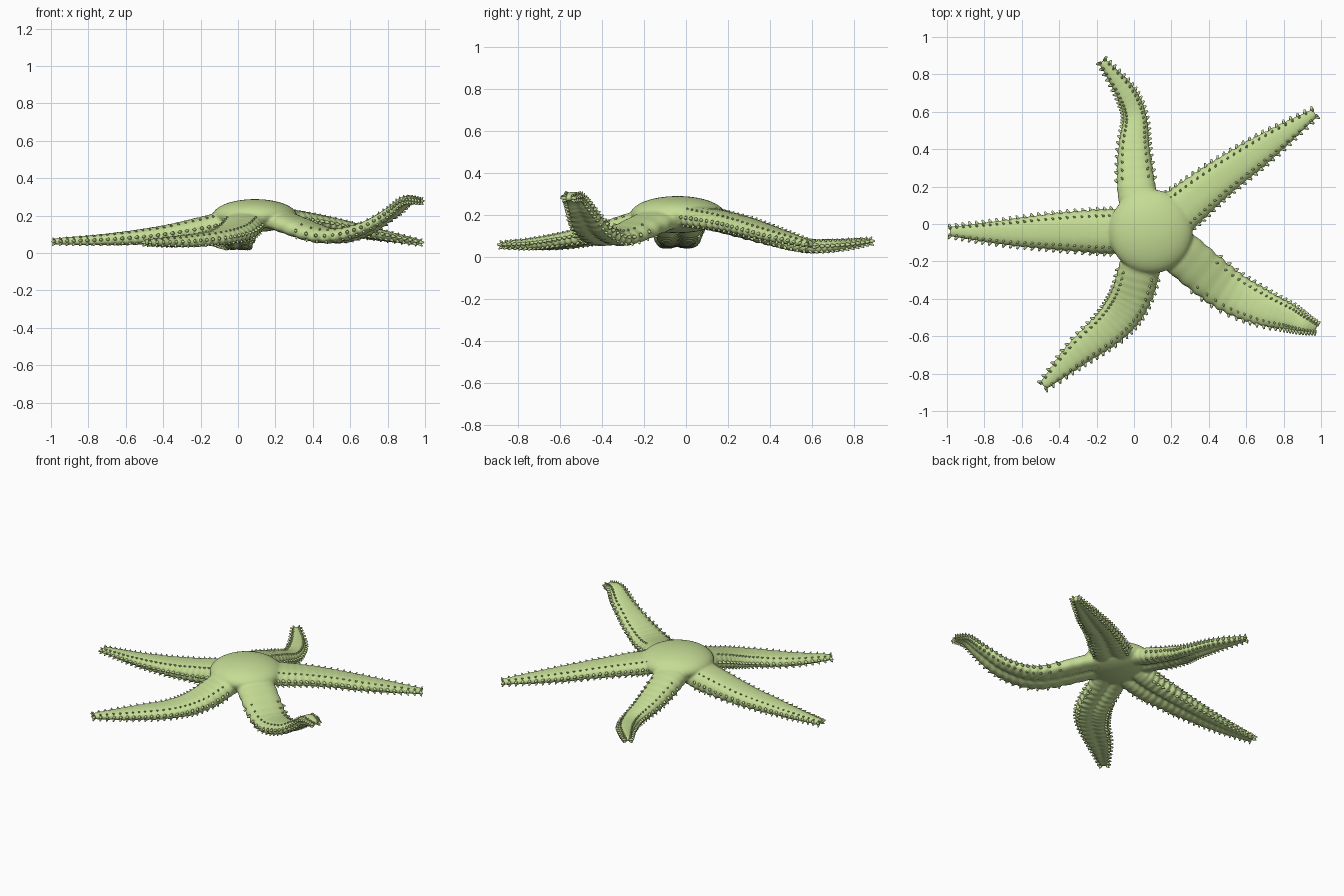
import bpy, bmesh, math
from mathutils import Vector, Matrix

if "Cube" in bpy.data.objects:
    bpy.data.objects.remove(bpy.data.objects["Cube"])

mat = bpy.data.materials.new("sea_green")
mat.diffuse_color = (0.56, 0.72, 0.30, 1)
mat.use_nodes = True
mat.node_tree.nodes["Principled BSDF"].inputs["Base Color"].default_value = mat.diffuse_color

# arm stations: x, y, z, half width, half height
CENTRE = (0.09, -0.04, 0.20, 0.10, 0.05)
ARMS = {
    "left": [(-0.10, -0.04, 0.145, 0.12, 0.07), (-0.40, -0.04, 0.095, 0.10, 0.052),
             (-0.70, -0.045, 0.07, 0.066, 0.034), (-0.985, -0.04, 0.06, 0.026, 0.018)],
    "back_right": [(0.23, 0.06, 0.185, 0.12, 0.055), (0.45, 0.235, 0.155, 0.10, 0.045),
                   (0.70, 0.41, 0.105, 0.075, 0.035), (0.965, 0.593, 0.056, 0.026, 0.018)],
    "front_right": [(0.23, -0.14, 0.17, 0.12, 0.055), (0.48, -0.34, 0.09, 0.115, 0.045),
                    (0.67, -0.44, 0.125, 0.098, 0.038), (0.82, -0.495, 0.215, 0.072, 0.032),
                    (0.90, -0.53, 0.28, 0.05, 0.026), (0.975, -0.557, 0.277, 0.026, 0.016)],
    "back": [(0.02, 0.15, 0.17, 0.105, 0.06), (0.00, 0.40, 0.095, 0.085, 0.05),
             (0.005, 0.57, 0.05, 0.062, 0.038), (-0.05, 0.71, 0.052, 0.052, 0.032),
             (-0.17, 0.87, 0.072, 0.022, 0.018)],
    "front": [(0.04, -0.20, 0.165, 0.11, 0.06), (-0.02, -0.40, 0.11, 0.108, 0.052),
              (-0.12, -0.54, 0.08, 0.098, 0.042), (-0.30, -0.69, 0.06, 0.072, 0.034),
              (-0.485, -0.865, 0.055, 0.026, 0.018)],
}
STEPS, SIDES = 160, 32


def spline(points, t):
    """Catmull-Rom through stations, t in 0..1."""
    p = [Vector(q) for q in points]
    p = [2 * p[0] - p[1]] + p + [2 * p[-1] - p[-2]]
    s = min(t, 0.99999) * (len(points) - 1)
    i = int(s)
    u = s - i
    a, b, c, d = p[i:i + 4]
    return 0.5 * (2 * b + (c - a) * u + (2 * a - 5 * b + 4 * c - d) * u * u
                  + (3 * b - a - 3 * c + d) * u ** 3)


def frame(points, t):
    q = spline(points, t)
    tangent = (spline(points, min(t + .02, 1)).xyz - spline(points, max(t - .02, 0)).xyz).normalized()
    side = tangent.cross(Vector((0, 0, 1))).normalized()
    return q.xyz, tangent, side, side.cross(tangent), q[3], q[4]


def section(f, angle, swell=1.0):
    """Point on the arm's domed, grooved cross-section."""
    pos, tangent, side, up, w, h = f
    c, s = math.cos(angle), math.sin(angle)
    x = math.copysign(abs(c) ** 0.8, c) * w * swell
    z = s * h * swell
    if s < 0:
        z = -abs(s) ** 0.6 * h * 0.9 * swell + 0.35 * h * math.exp(-(c / 0.15) ** 2)
    return pos + side * x + up * z


def finish(bm, name):
    bmesh.ops.recalc_face_normals(bm, faces=bm.faces)
    me = bpy.data.meshes.new(name)
    bm.to_mesh(me)
    bm.free()
    me.materials.append(mat)
    for poly in me.polygons:
        poly.use_smooth = True
    ob = bpy.data.objects.new(name, me)
    bpy.context.collection.objects.link(ob)
    return ob


# body: central dome plus ribbed arms, fused into one skin
body = bmesh.new()
bmesh.ops.create_uvsphere(body, u_segments=48, v_segments=24, radius=1,
                          matrix=Matrix.Translation((0.09, -0.04, 0.20))
                          @ Matrix.Diagonal((0.225, 0.225, 0.088, 1)))
for stations in ARMS.values():
    pts = [CENTRE] + stations
    rings = []
    for i in range(STEPS + 1):
        t = i / STEPS
        f = frame(pts, t)
        rib = 0.05 * math.sin(t * 26 * math.tau) * min(1, max(0, (t - .15) * 5))
        ring = []
        for k in range(SIDES):
            a = math.tau * k / SIDES
            amount = 1 + rib * (1.6 if math.sin(a) < 0 else 1 - 0.6 * math.sin(a))
            ring.append(body.verts.new(section(f, a, amount)))
        rings.append(ring)
    for r0, r1 in zip(rings, rings[1:]):
        for k in range(SIDES):
            j = (k + 1) % SIDES
            body.faces.new((r0[k], r0[j], r1[j], r1[k]))
    body.faces.new(rings[0])
    body.faces.new(rings[-1])
ob = finish(body, "starfish_body")
rm = ob.modifiers.new("fuse", 'REMESH')
rm.mode = 'VOXEL'
rm.voxel_size = 0.008
rm.use_smooth_shade = True
sm = ob.modifiers.new("soften", 'SMOOTH')
sm.factor = 0.5
sm.iterations = 5

# spines: rows of small nubs along the edges and upper ridges of each arm
for name, stations in ARMS.items():
    bm = bmesh.new()
    pts = [CENTRE] + stations
    for deg, size in ((4, 1), (176, 1), (-35, .8), (215, .8), (50, .6), (130, .6)):
        for i in range(24):
            t = 0.27 + 0.73 * i / 23
            f = frame(pts, t)
            a = math.radians(deg)
            p = section(f, a)
            out = (f[2] * math.cos(a) + f[3] * math.sin(a) + f[1] * 0.5).normalized()
            r = 0.012 * size
            m = (Matrix.Translation(p + out * 0.003)
                 @ out.to_track_quat('Z', 'Y').to_matrix().to_4x4())
            bmesh.ops.create_cone(bm, cap_ends=True, segments=8, radius1=r, radius2=r * 0.35,
                                  depth=0.026 * size, matrix=m)
    finish(bm, name + "_arm_spines")
